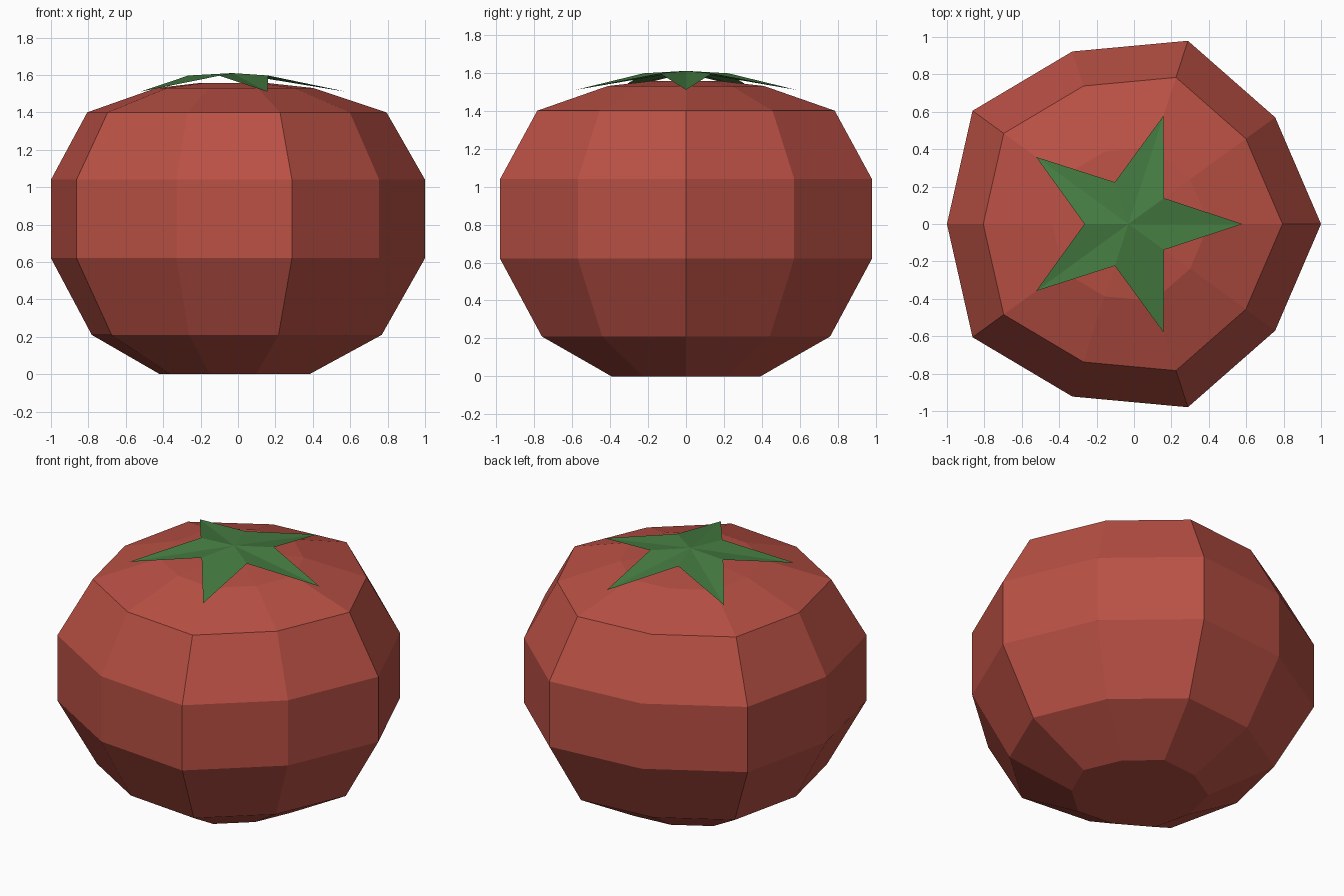
import bpy, bmesh, math

if "Cube" in bpy.data.objects:
    bpy.data.objects.remove(bpy.data.objects["Cube"])

CX = -0.03  # lobed shapes are centred here so the body spans x = -1..1


def material(name, rgb):
    m = bpy.data.materials.new(name)
    m.diffuse_color = (*rgb, 1)
    m.use_nodes = True
    m.node_tree.nodes["Principled BSDF"].inputs["Base Color"].default_value = m.diffuse_color
    return m


def ring(bm, z, outer, inner, z_inner=None):
    """Ten points alternating between two radii (five lobes)."""
    pts = []
    for i in range(10):
        r = inner if i % 2 else outer
        a = math.radians(36 * i)
        h = z_inner if (i % 2 and z_inner is not None) else z
        pts.append(bm.verts.new((CX + r * math.cos(a), r * math.sin(a), h)))
    return pts


def finish(bm, name, mat):
    me = bpy.data.meshes.new(name)
    bm.to_mesh(me)
    bm.free()
    me.materials.append(mat)
    ob = bpy.data.objects.new(name, me)
    bpy.context.collection.objects.link(ob)


# Fruit body: stacked five-lobed rings (height, scale)
bm = bmesh.new()
profile = [(0, 0.4), (0.21, 0.775), (0.62, 1), (1.04, 1),
           (1.40, 0.8), (1.53, 0.42), (1.557, 0.18)]
rings = [ring(bm, z, 1.03 * k, 0.97 * k) for z, k in profile]
for lo, hi in zip(rings, rings[1:]):
    for i in range(10):
        j = (i + 1) % 10
        bm.faces.new((lo[i], lo[j], hi[j], hi[i]))
bm.faces.new(rings[0][::-1])
bm.faces.new(rings[-1])
finish(bm, "fruit_body", material("tomato red", (0.485, 0.08, 0.058)))

# Leaf star: thin five-pointed sheet with drooping tips
bm = bmesh.new()
star = ring(bm, 1.51, 0.61, 0.235, 1.597)
top = bm.verts.new((CX, 0, 1.61))
for i in range(10):
    bm.faces.new((star[i], star[(i + 1) % 10], top))
finish(bm, "leaf_star", material("leaf green", (0.061, 0.205, 0.054)))
